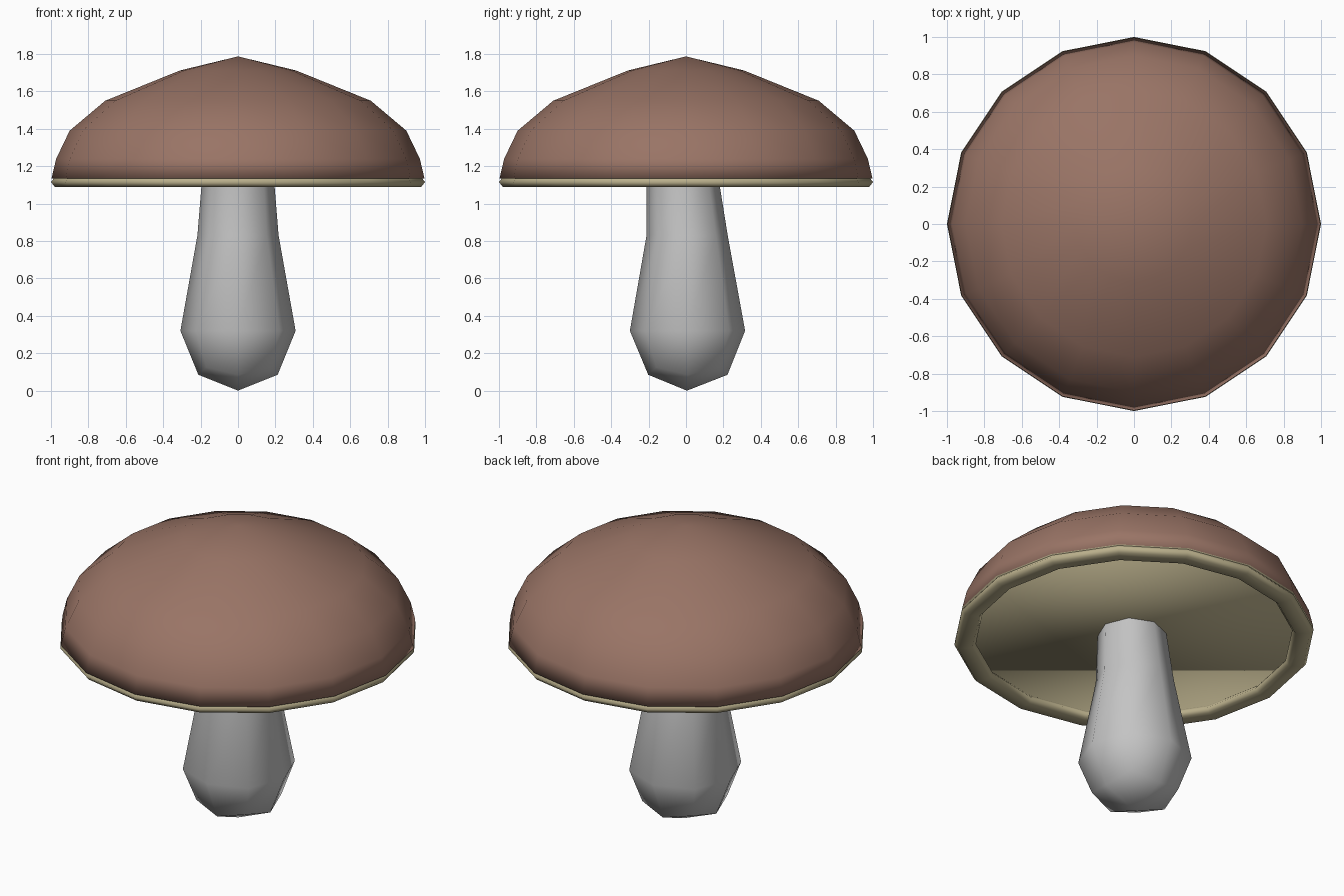
import bpy, bmesh, math

if "Cube" in bpy.data.objects:
    bpy.data.objects.remove(bpy.data.objects["Cube"])


def material(name, rgb):
    m = bpy.data.materials.new(name)
    m.diffuse_color = (*rgb, 1)
    m.use_nodes = True
    m.node_tree.nodes["Principled BSDF"].inputs["Base Color"].default_value = m.diffuse_color
    return m


def lathe(name, profile, sides, mats, angle, loop=False):
    """Spin (radius, z, y_offset[, diagonal radius, diagonal z]) points round z."""
    bm = bmesh.new()
    rings = []
    for r, z, oy, *diag in profile:
        if r == 0:
            rings.append([bm.verts.new((0, oy, z))])
            continue
        ring = []
        for i in range(sides):
            a = 2 * math.pi * i / sides
            rr, zz = diag if diag and i % 2 else (r, z)
            ring.append(bm.verts.new((rr * math.cos(a), rr * math.sin(a) + oy, zz)))
        rings.append(ring)
    for a, b in zip(rings, rings[1:] + rings[:1] if loop else rings[1:]):
        for i in range(sides):
            j = (i + 1) % sides
            if len(a) == 1:
                bm.faces.new((a[0], b[j], b[i]))
            else:
                bm.faces.new((a[i], a[j], b[j], b[i]))
    # flat closing face, in the last material
    if not loop:
        bm.faces.new(rings[-1]).material_index = len(mats) - 1
    bmesh.ops.recalc_face_normals(bm, faces=bm.faces)
    me = bpy.data.meshes.new(name)
    bm.to_mesh(me)
    bm.free()
    ob = bpy.data.objects.new(name, me)
    bpy.context.collection.objects.link(ob)
    for m in mats:
        me.materials.append(m)
    bpy.ops.object.select_all(action='DESELECT')
    ob.select_set(True)
    bpy.context.view_layer.objects.active = ob
    if angle >= 180:
        bpy.ops.object.shade_smooth()
    else:
        bpy.ops.object.shade_smooth_by_angle(angle=math.radians(angle))
    return ob


brown = material("cap brown", (0.32, 0.175, 0.132))
beige = material("underside beige", (0.49, 0.43, 0.26))
grey = material("stem pale grey", (0.55, 0.55, 0.55))

# domed cap with a flat beige underside
lathe("cap", [(0, 1.787, 0), (0.31, 1.712, 0), (0.71, 1.55, 0), (0.90, 1.39, 0),
              (0.972, 1.24, 0), (0.997, 1.135, 0)], 16, [brown, beige], 180)

# rolled rim ring round the underside
lathe("cap_rim", [(1.0, 1.115, 0), (0.98, 1.09, 0), (0.90, 1.09, 0),
                  (0.88, 1.115, 0), (0.90, 1.14, 0), (0.98, 1.14, 0)],
      16, [beige], 180, loop=True)

# bulbous stem, leaning slightly, with squarish rounding at the foot
lathe("stem", [(0, 0, 0.005), (0.212, 0.085, 0.01, 0.24, 0.125),
               (0.308, 0.32, 0.008, 0.315, 0.32), (0.217, 0.83, 0.006),
               (0.19, 1.16, -0.02)], 8, [grey], 75)
